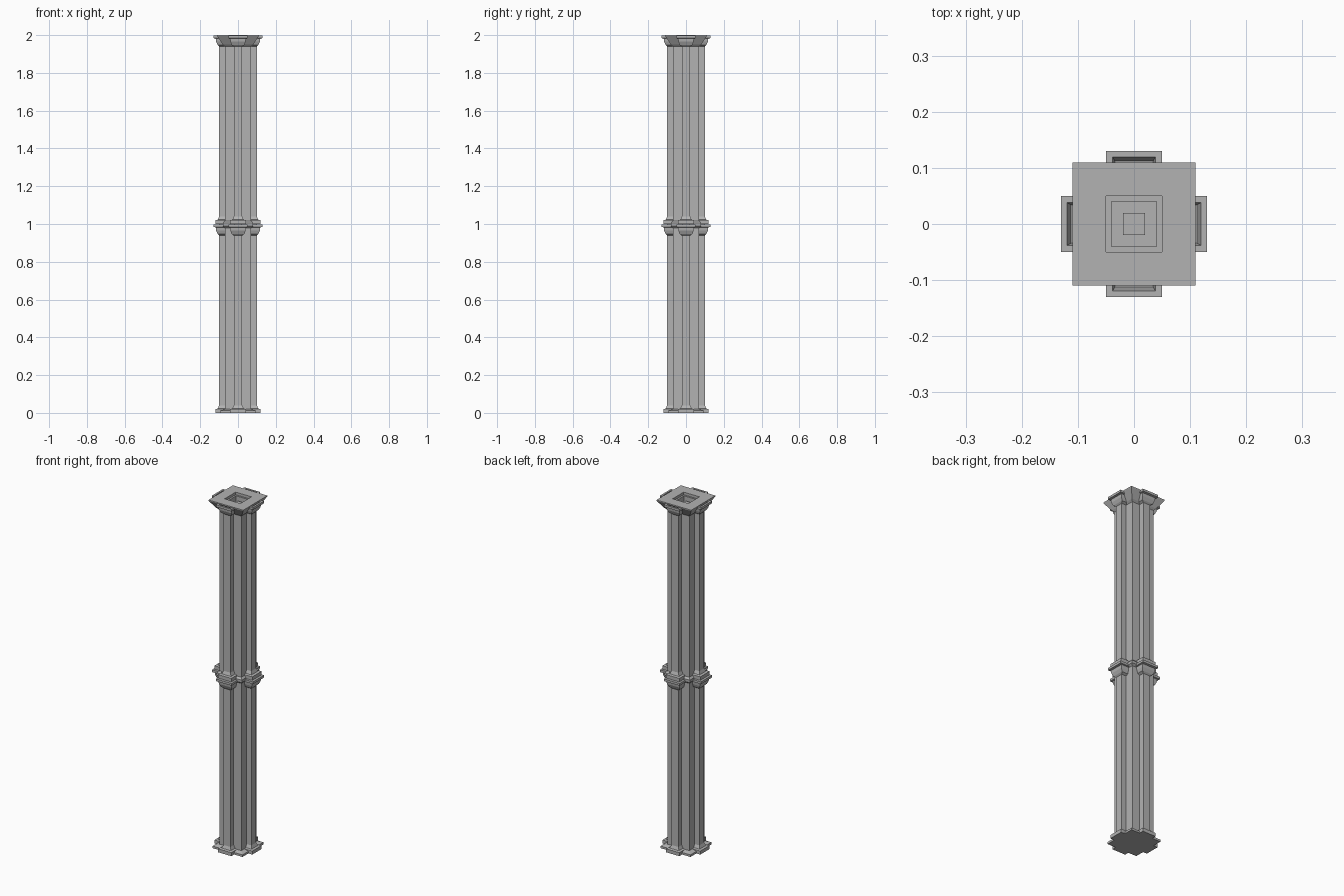
import bpy, bmesh
from mathutils import Matrix

cube = bpy.data.objects.get("Cube")
if cube:
    bpy.data.objects.remove(cube)

stone = bpy.data.materials.new("grey_stone")
stone.use_nodes = True
stone.diffuse_color = (0.45, 0.45, 0.45, 1)
stone.node_tree.nodes["Principled BSDF"].inputs["Base Color"].default_value = (0.45, 0.45, 0.45, 1)


def loft(name, sections, close_top=True):
    """Stack rectangles (x0, x1, half_depth, z) into one stepped solid."""
    bm = bmesh.new()
    rings = [[bm.verts.new((x, y, z)) for x, y in ((x0, -d), (x1, -d), (x1, d), (x0, d))]
             for x0, x1, d, z in sections]
    for a, b in zip(rings, rings[1:]):
        for i in range(4):
            j = (i + 1) % 4
            bm.faces.new((a[i], a[j], b[j], b[i]))
    bm.faces.new(rings[0][::-1])
    if close_top:
        bm.faces.new(rings[-1])
    mesh = bpy.data.meshes.new(name)
    bm.to_mesh(mesh)
    bm.free()
    mesh.materials.append(stone)
    obj = bpy.data.objects.new(name, mesh)
    bpy.context.collection.objects.link(obj)
    return obj


def square(name, steps, **kw):
    return loft(name, [(-r, r, r, z) for r, z in steps], **kw)


def around(name, sections, **kw):
    """Repeat an attached part on the four sides."""
    for i, side in enumerate(("left", "back", "right", "front")):
        obj = loft(f"{side}_{name}", sections, **kw)
        obj.data.transform(Matrix.Rotation(i * 1.5707963, 4, "Z"))


# Square core with its foot, middle band and flared hollow head
square("core", [(.095, 0), (.095, .012), (.07, .02), (.07, .98), (.08, .99),
                (.08, 1.005), (.07, 1.015), (.07, 1.94), (.08, 1.95), (.11, 1.995),
                (.11, 2), (.05, 2), (.05, 1.985), (.04, 1.985), (.04, 1.95)])
square("core_peg", [(.02, 1.94), (.02, 1.97)])

# Narrow shafts engaged on each face
around("shaft", [(.05, .1, .022, 0), (.05, .1, .022, 1.96)])


def foot(z):
    return [(.05, .12, .042, z), (.05, .12, .042, z + .02),
            (.05, .107, .03, z + .023), (.05, .1, .022, z + .04)]


def head(z):
    return [(.05, .1, .022, z - .06), (.05, .108, .034, z - .052), (.05, .116, .04, z - .035),
            (.05, .118, .042, z - .018), (.05, .13, .05, z - .016), (.05, .13, .05, z - .003)]


around("shaft_foot", foot(0))
around("middle_foot", foot(1))
around("middle_head", head(1))

# Top heads are open and hollow
around("top_head", head(2) + [(.055, .119, .038, 1.997), (.055, .112, .034, 1.96)])
